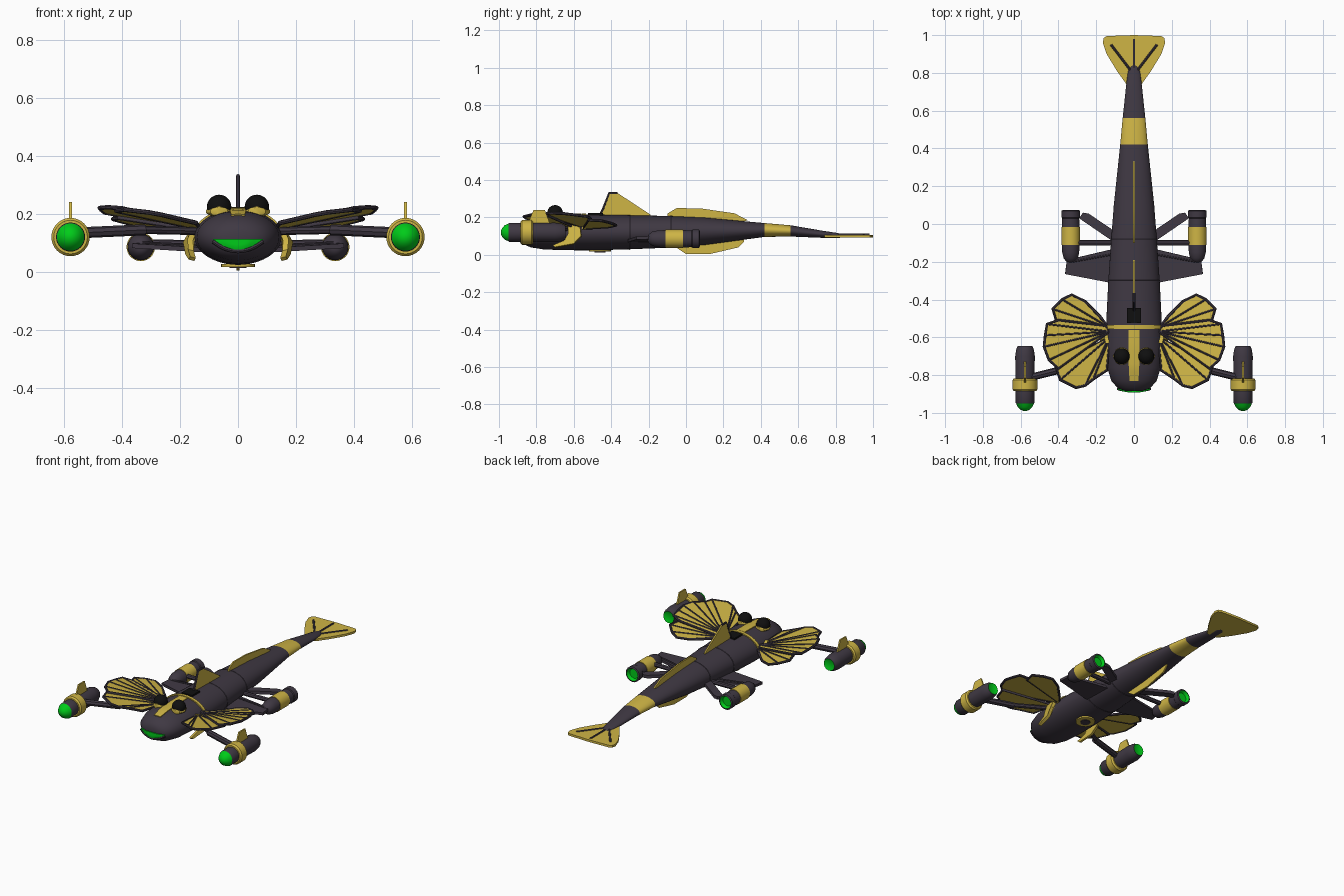
import bpy, bmesh, math

cube = bpy.data.objects.get("Cube")
if cube:
    bpy.data.objects.remove(cube)

PARTS = []


def material(name, rgb):
    m = bpy.data.materials.new(name)
    m.use_nodes = True
    m.diffuse_color = (*rgb, 1)
    m.node_tree.nodes["Principled BSDF"].inputs["Base Color"].default_value = (*rgb, 1)
    return m


DARK, YELLOW, GREEN, BLACK = MATS = [
    material("dark_plum", (.05, .04, .056)),
    material("mustard_yellow", (.62, .46, .06)),
    material("bright_green", (0, .6, .01)),
    material("black", (.005, .005, .005))]


def add(name, data, mats, mirror=False, thick=0):
    ob = bpy.data.objects.new(name, data)
    bpy.context.collection.objects.link(ob)
    for m in mats:
        data.materials.append(m)
    if thick:
        mod = ob.modifiers.new("Thickness", 'SOLIDIFY')
        mod.thickness, mod.offset = thick, 0
    if mirror:
        ob.modifiers.new("Mirror", 'MIRROR')
    PARTS.append(ob)
    return ob


def to_mesh(name, bm):
    me = bpy.data.meshes.new(name)
    bmesh.ops.recalc_face_normals(bm, faces=bm.faces)
    bm.to_mesh(me)
    bm.free()
    return me


def loft(name, rings, spans, cx=0, mirror=False, n=32):
    """Skin rings of (y, half width, centre z, half height); spans maps y to a material index."""
    bm = bmesh.new()
    loops = []
    for y, w, z, h in rings:
        loops.append([bm.verts.new((cx + w * math.cos(2 * math.pi * k / n), y,
                                    z + h * math.sin(2 * math.pi * k / n))) for k in range(n)])
    for i, (a, b) in enumerate(zip(loops, loops[1:])):
        for k in range(n):
            f = bm.faces.new((a[k], a[(k + 1) % n], b[(k + 1) % n], b[k]))
            f.material_index = spans(i, (rings[i][0] + rings[i + 1][0]) / 2)
    bm.faces.new(loops[0]).material_index = spans(0, rings[0][0])
    bm.faces.new(loops[-1]).material_index = spans(len(rings) - 2, rings[-1][0])
    return add(name, to_mesh(name, bm), MATS, mirror)


def plate(name, pts, mat, thick, mirror=False):
    bm = bmesh.new()
    bm.faces.new([bm.verts.new(p) for p in pts])
    return add(name, to_mesh(name, bm), [mat], mirror, thick)


def sheet(name, rows, mat, mirror=False, thick=.006):
    bm = bmesh.new()
    g = [[bm.verts.new(p) for p in r] for r in rows]
    for a, b in zip(g, g[1:]):
        for k in range(len(a) - 1):
            bm.faces.new((a[k], a[k + 1], b[k + 1], b[k]))
    return add(name, to_mesh(name, bm), [mat], mirror, thick)


def rod(name, pts, r, mat, mirror=False, closed=False):
    cu = bpy.data.curves.new(name, 'CURVE')
    cu.dimensions = '3D'
    cu.bevel_depth, cu.bevel_resolution, cu.use_fill_caps = r, 2, True
    sp = cu.splines.new('POLY')
    sp.points.add(len(pts) - 1)
    for q, p in zip(sp.points, pts):
        q.co = (*p, 1)
    sp.use_cyclic_u = closed
    return add(name, cu, [mat], mirror)


# Body hull with one tail band
HULL = [(-.885, .04, .112, .03), (-.87, .085, .113, .055), (-.83, .12, .117, .077),
        (-.76, .142, .119, .09), (-.65, .15, .12, .095), (-.5, .146, .12, .096),
        (-.3, .136, .121, .091), (-.1, .122, .123, .085), (.1, .107, .126, .073),
        (.42, .073, .133, .037), (.56, .06, .128, .03), (.73, .042, .11, .019),
        (.81, .032, .103, .014), (.84, .014, .102, .007)]
loft("body", HULL, lambda i, y: int(.42 < y < .56), n=40)


def hull(y):
    for a, b in zip(HULL, HULL[1:]):
        if y <= b[0]:
            t = (y - a[0]) / (b[0] - a[0])
            return [p + t * (q - p) for p, q in zip(a, b)]
    return HULL[-1]


def on_hull(y, deg, out=.002):
    _, w, z, h = hull(y)
    a = math.radians(deg)
    return ((w + out) * math.cos(a), y, z + (h + out) * math.sin(a))


def nose_y(x, z):
    """Foremost y of the hull at a given x and z."""
    lo, hi = -.885, -.65
    for _ in range(24):
        mid = (lo + hi) / 2
        _, w, zc, h = hull(mid)
        if (x / w) ** 2 + ((z - zc) / h) ** 2 < 1:
            hi = mid
        else:
            lo = mid
    return hi - .003


# Head markings: collar, centre stripe, hull seams
sheet("collar_stripe", [[on_hull(y, d) for d in range(10, 171, 5)] for y in (-.555, -.535)], YELLOW, thick=.009)
sheet("head_stripe", [[on_hull(-.83 + .27 * i / 12, d) for d in (79, 85, 90, 95, 101)]
                      for i in range(13)], YELLOW)
for seam_y in (-.3, -.08):
    rod("hull_seam", [on_hull(seam_y, d, 0) for d in range(0, 360, 10)], .003, DARK, closed=True)

# Mouth crescent and lower lip
xs = [-.085 + .17 * i / 16 for i in range(17)]
low = [.112 - .034 * (1 - (x / .086) ** 2) for x in xs]
sheet("mouth", [[(x, nose_y(x, b + (.113 - b) * t), b + (.113 - b) * t) for x, b in zip(xs, low)]
                for t in (0, .25, .5, .75, 1)], GREEN)
rod("lower_lip", [(x, nose_y(x, b - .006), b - .006) for x, b in zip(xs, low)], .008, DARK)

# Eyes with yellow sockets
EYE = (.065, -.70)
loft("eye_socket", [(-.745, .01, .208, .018), (-.735, .03, .208, .018), (-.70, .046, .208, .018),
                    (-.665, .03, .208, .018), (-.655, .01, .208, .018)], lambda i, y: 1, EYE[0], True)
bm = bmesh.new()
bmesh.ops.create_uvsphere(bm, u_segments=24, v_segments=14, radius=.042)
bmesh.ops.translate(bm, verts=bm.verts, vec=(*EYE, .224))
add("eye", to_mesh("eye", bm), [BLACK], True)

# Dark box ahead of the back fin
bm = bmesh.new()
bmesh.ops.create_cube(bm, size=1)
bmesh.ops.scale(bm, verts=bm.verts, vec=(.074, .08, .04))
bmesh.ops.translate(bm, verts=bm.verts, vec=(0, -.485, .203))
add("back_vent", to_mesh("back_vent", bm), [BLACK])

# Upright fins on the centre line
front_fin = [(-.47, .19), (-.445, .24), (-.41, .33), (-.365, .33), (-.19, .215), (-.19, .18)]
rear_fin = [(-.10, .19), (-.10, .22), (-.05, .25), (.08, .248), (.26, .222), (.33, .185), (.2, .15)]
belly_fin = [(-.06, .06), (-.045, .035), (0, .005), (.13, .005), (.28, .04), (.31, .07), (.31, .10)]
for name, pts in (("front_back_fin", front_fin), ("rear_back_fin", rear_fin), ("belly_fin", belly_fin)):
    plate(name, [(0, y, z) for y, z in pts], YELLOW, .009)
rod("back_fin_spine", [(0, y, z) for y, z in front_fin[:4]], .007, DARK)

# Belly port
for name, r, z, m in (("belly_port_ring", .058, .022, YELLOW), ("belly_port", .03, .018, DARK)):
    circle = [(r * math.cos(math.pi * k / 12), -.46 + r * math.sin(math.pi * k / 12), z) for k in range(24)]
    plate(name, circle, m, .009)

# Tail fin with rays on top
half = [(.04, .74), (.09, .81), (.145, .90), (.165, .96), (.16, .985), (.145, .995)]
tail = half + [(0, 1)] + [(-x, y) for x, y in reversed(half)]
plate("tail_fin", [(x, y, .1) for x, y in tail], YELLOW, .014)
for x, y in ((0, .98), (.122, .95), (-.122, .95)):
    rod("tail_ray", [(0, .79, .106), (x, y, .106)], .007, DARK)


# Fan wings of three rimmed petals each
def on_wing(p, lift):
    return (p[0], p[1], .172 + .165 * (p[0] - .16) - .1 * (p[1] + .75) + lift)


PETALS = {
    "front": (-.003, [(.13, -.60), (.145, -.775), (.215, -.82), (.26, -.855), (.307, -.866),
                      (.39, -.825), (.42, -.74)], (2, 3, 5)),
    "middle": (.006, [(.13, -.57), (.40, -.765), (.45, -.72), (.476, -.65), (.47, -.59),
                      (.46, -.53), (.40, -.51), (.15, -.54)], (2, 3, 4, 5)),
    "rear": (-.004, [(.13, -.55), (.41, -.52), (.43, -.45), (.38, -.40), (.33, -.375),
                     (.26, -.41), (.18, -.49)], (2, 3, 5))}
for name, (lift, outline, ribs) in PETALS.items():
    pts = [on_wing(p, lift) for p in outline]
    plate(name + "_petal", pts, YELLOW, .008, True)
    rod(name + "_petal_rim", pts, .008, DARK, True, True)
    for i in ribs:
        rod(name + "_petal_rib", [on_wing(outline[0], lift + .003), on_wing(outline[i], lift + .003)],
            .0055, DARK, True)

# Gill flaps beside the head
gill = [(.14, -.63, .17), (.155, -.565, .145), (.18, -.56, .10), (.172, -.60, .058), (.16, -.70, .04),
        (.155, -.71, .05), (.162, -.65, .075), (.165, -.63, .11)]
plate("gill_flap", gill, YELLOW, .02, True)

# Front pods, their fins and arms
FP = [(-.99, .008), (-.984, .022), (-.97, .038), (-.95, .047), (-.945, .05), (-.885, .05), (-.885, .058),
      (-.876, .066), (-.826, .066), (-.817, .058), (-.817, .05), (-.70, .052), (-.665, .047),
      (-.645, .038), (-.652, .02)]
loft("front_pod", [(y, r, .12, r) for y, r in FP],
     lambda i, y: 2 if i < 3 or i > 12 else int(5 <= i <= 9), .577, True)
plate("pod_fin", [(.577, y, z) for y, z in ((-.845, .17), (-.815, .24), (-.755, .24), (-.725, .16))],
      YELLOW, .009, True)
rod("pod_arm", [(.32, -.755, .145), (.54, -.81, .135)], .019, DARK, True)
rod("inner_arm", [(.11, -.62, .14), (.34, -.76, .145)], .014, DARK, True)

# Rear pods
RP = [(-.205, .012), (-.198, .025), (-.18, .038), (-.15, .045), (-.11, .046), (-.11, .049), (-.015, .049),
      (-.015, .046), (.03, .045), (.035, .049), (.07, .049), (.074, .04), (.055, .03)]
loft("rear_pod", [(y, r, .086, r) for y, r in RP],
     lambda i, y: 2 if i > 10 else int(4 <= i <= 6), .335, True)

# Rear wings and struts carrying the rear pods
plate("rear_wing", [(.10, -.31, .075), (.13, -.31, .076), (.365, -.265, .09), (.355, -.19, .092),
                    (.10, -.13, .08)], DARK, .016, True)
rod("wing_vein", [(.11, -.16, .09), (.33, -.20, .1)], .005, DARK, True)
rod("wing_bar", [(.09, -.10, .095), (.32, -.10, .098)], .014, DARK, True)
plate("pod_strut", [(.10, -.10, .1), (.29, .03, .09), (.27, .06, .09), (.24, .055, .09), (.10, -.04, .1)],
      DARK, .02, True)

# Bake modifiers and smooth
for ob in bpy.context.selected_objects:
    ob.select_set(False)
for ob in PARTS:
    ob.select_set(True)
bpy.context.view_layer.objects.active = PARTS[0]
bpy.ops.object.convert(target='MESH')
bpy.ops.object.shade_smooth_by_angle(angle=math.radians(35))
